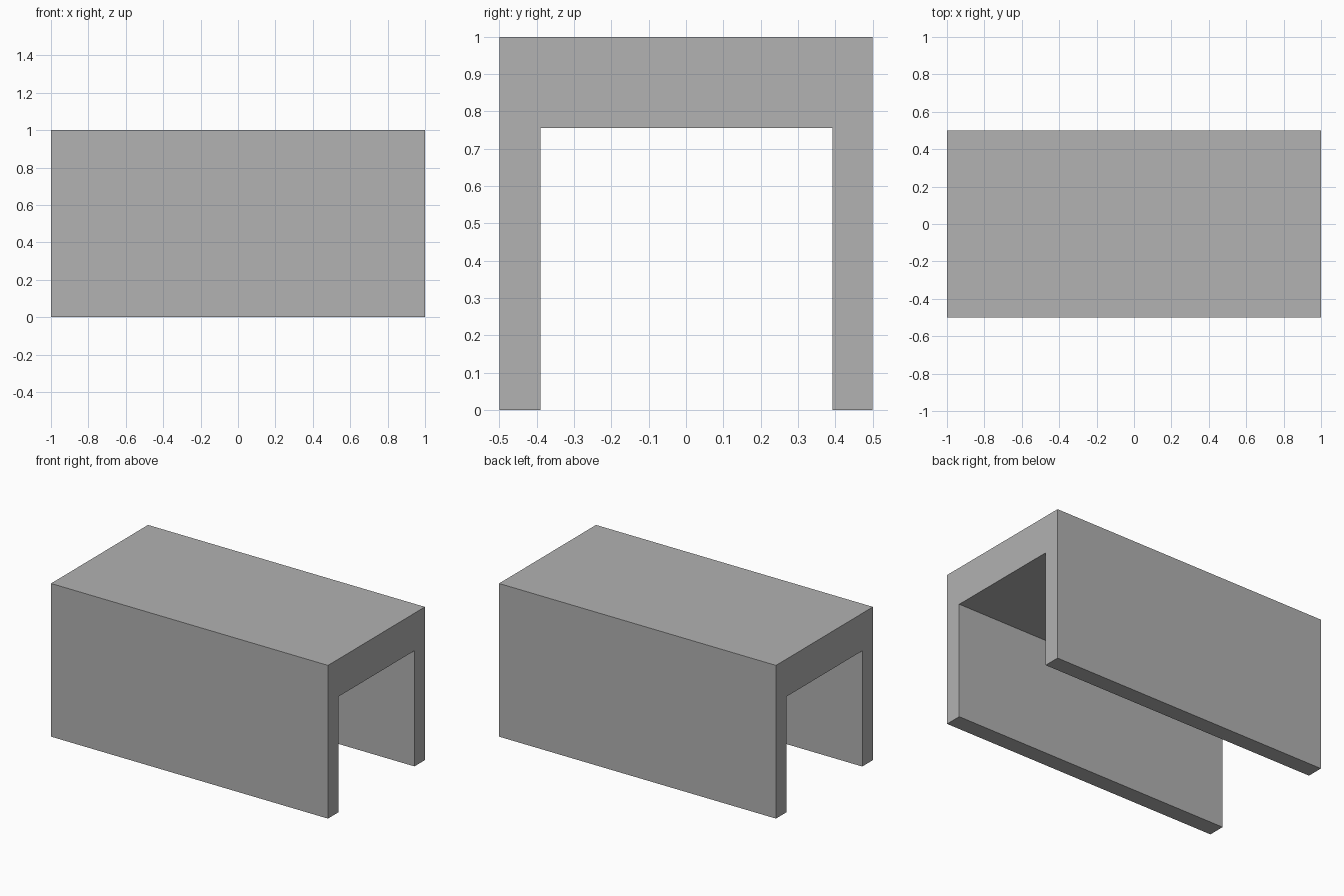
import bpy
import bmesh

if "Cube" in bpy.data.objects:
    bpy.data.objects.remove(bpy.data.objects["Cube"])

# U-shaped cross-section in the y-z plane, extruded along x
PROFILE = [(-0.5, 0), (-0.5, 1), (0.5, 1), (0.5, 0),
           (0.392, 0), (0.392, 0.755), (-0.39, 0.755), (-0.39, 0)]
LENGTH = 2.0

grey = bpy.data.materials.new("plain_grey")
grey.diffuse_color = (0.445, 0.445, 0.445, 1)
grey.use_nodes = True
grey.node_tree.nodes["Principled BSDF"].inputs["Base Color"].default_value = grey.diffuse_color

# Channel: thick top with two side walls, open below and at both ends
bm = bmesh.new()
end = bm.faces.new([bm.verts.new((-LENGTH / 2, y, z)) for y, z in PROFILE])
new = bmesh.ops.extrude_face_region(bm, geom=[end], use_keep_orig=True)["geom"]
bmesh.ops.translate(bm, vec=(LENGTH, 0, 0),
                    verts=[v for v in new if isinstance(v, bmesh.types.BMVert)])
bmesh.ops.recalc_face_normals(bm, faces=bm.faces[:])

mesh = bpy.data.meshes.new("channel_cover")
bm.to_mesh(mesh)
bm.free()
mesh.materials.append(grey)
cover = bpy.data.objects.new("channel_cover", mesh)
bpy.context.collection.objects.link(cover)
